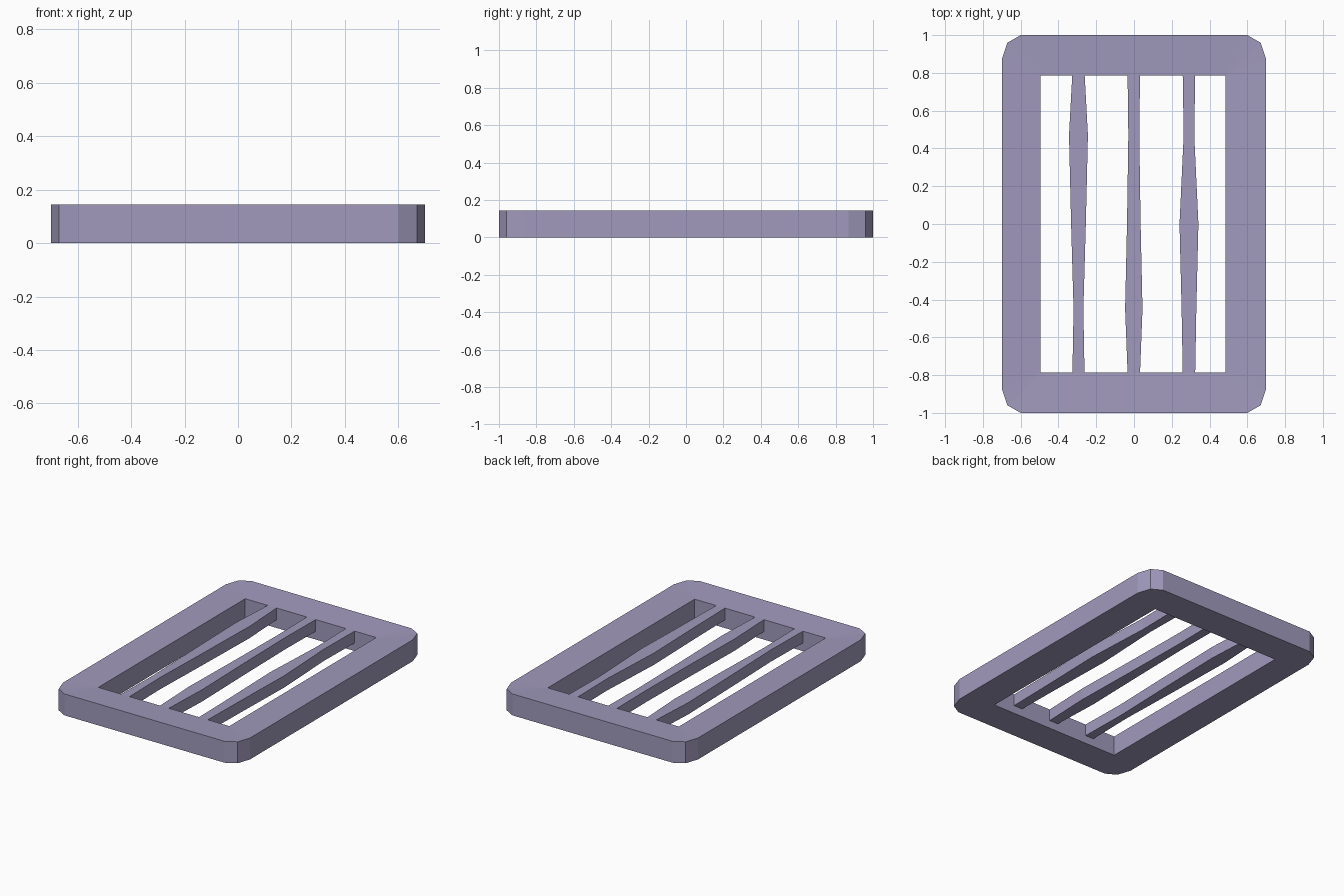
import bpy, bmesh

if "Cube" in bpy.data.objects:
    bpy.data.objects.remove(bpy.data.objects["Cube"])

TOP = 0.145   # outer height of the frame
RIM = 0.135   # slightly lower height around the opening

paint = bpy.data.materials.new("muted_violet")
paint.diffuse_color = (0.355, 0.323, 0.507, 1)
paint.use_nodes = True
paint.node_tree.nodes["Principled BSDF"].inputs["Base Color"].default_value = paint.diffuse_color


def make_object(name, bm):
    bmesh.ops.recalc_face_normals(bm, faces=bm.faces)
    mesh = bpy.data.meshes.new(name)
    bm.to_mesh(mesh)
    bm.free()
    mesh.materials.append(paint)
    obj = bpy.data.objects.new(name, mesh)
    bpy.context.collection.objects.link(obj)
    return obj


def prism(name, outline, z0, z1):
    bm = bmesh.new()
    face = bm.faces.new([bm.verts.new((x, y, z0)) for x, y in outline])
    ext = bmesh.ops.extrude_face_region(bm, geom=[face])
    for v in ext["geom"]:
        if isinstance(v, bmesh.types.BMVert):
            v.co.z = z1
    return make_object(name, bm)


# Frame: faceted outer loop and rectangular opening, three outer points per corner
quarter = [(0.70, 0.87), (0.67, 0.96), (0.60, 1.0)]
outer = quarter + [(-x, y) for x, y in reversed(quarter)]
outer += [(-x, -y) for x, y in outer]
inner = [(0.485, 0.785), (-0.496, 0.785), (-0.496, -0.785), (0.485, -0.785)]

bm = bmesh.new()
# Rings ordered around the section: outer bottom, outer top, inner top, inner bottom
ob, ot = [[bm.verts.new((x, y, z)) for x, y in outer] for z in (0, TOP)]
it, ib = [[bm.verts.new((x, y, z)) for x, y in inner] for z in (RIM, 0)]
for i in range(12):
    j = (i + 1) % 12
    a, b = i // 3, j // 3
    bm.faces.new((ob[i], ob[j], ot[j], ot[i]))
    for o, n in ((ot, it), (ob, ib)):
        bm.faces.new([o[i], o[j], n[b]] + ([n[a]] if a != b else []))
    if a != b:
        bm.faces.new((it[a], it[b], ib[b], ib[a]))
make_object("frame", bm)

# Three slats, each with a swelling along its length
stations = [0.787, 0.47, 0.0, -0.45, -0.787]
slats = {
    "left_slat": (-0.294, [0.033, 0.05, 0.039, 0.026, 0.032]),
    "middle_slat": (-0.001, [0.033, 0.029, 0.036, 0.046, 0.033]),
    "right_slat": (0.291, [0.033, 0.028, 0.05, 0.039, 0.033]),
}
for name, (cx, halves) in slats.items():
    right = [(cx + h, y) for h, y in zip(halves, stations)]
    left = [(cx - h, y) for h, y in zip(halves, stations)]
    prism(name, right + left[::-1], 0.055, RIM)
